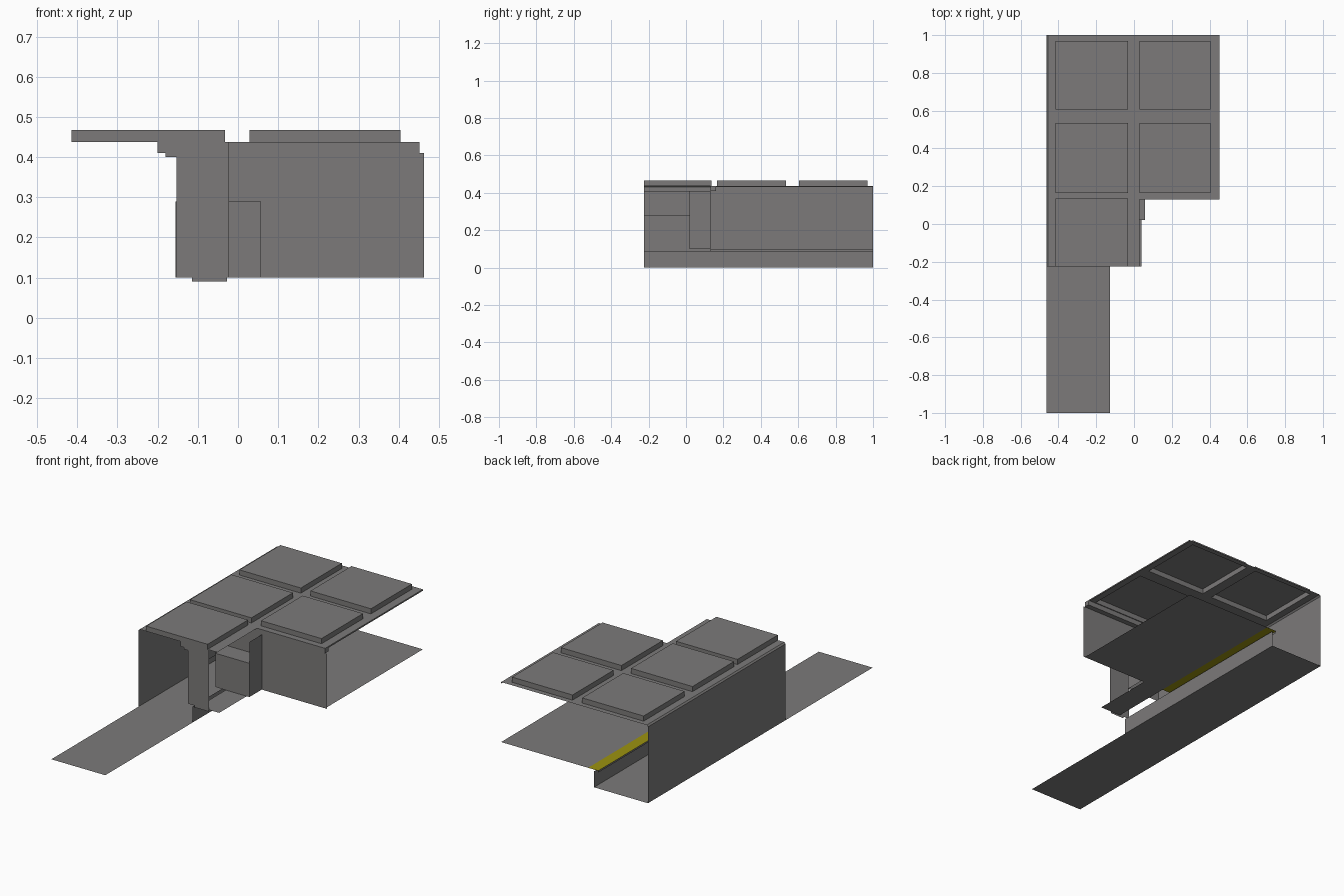
import bpy, bmesh

if "Cube" in bpy.data.objects:
    bpy.data.objects.remove(bpy.data.objects["Cube"])


def material(name, rgb):
    m = bpy.data.materials.new(name)
    m.diffuse_color = (*rgb, 1)
    m.use_nodes = True
    m.node_tree.nodes["Principled BSDF"].inputs["Base Color"].default_value = m.diffuse_color
    return m


GREY = material("concrete_grey", (0.2, 0.195, 0.193))
YELLOW = material("safety_yellow", (0.33, 0.29, 0.005))


def make(name, faces, mat=GREY):
    """Object from a list of polygons, with shared corners welded."""
    bm = bmesh.new()
    for pts in faces:
        bm.faces.new([bm.verts.new(p) for p in pts])
    bmesh.ops.remove_doubles(bm, verts=bm.verts, dist=0.0001)
    me = bpy.data.meshes.new(name)
    bm.to_mesh(me)
    bm.free()
    me.materials.append(mat)
    ob = bpy.data.objects.new(name, me)
    bpy.context.collection.objects.link(ob)
    return ob


def flat(x0, x1, y0, y1, z):        # horizontal sheet
    return [(x0, y0, z), (x1, y0, z), (x1, y1, z), (x0, y1, z)]


def across(x0, x1, z0, z1, y):      # upright sheet facing front
    return [(x0, y, z0), (x1, y, z0), (x1, y, z1), (x0, y, z1)]


def along(y0, y1, z0, z1, x):       # upright sheet facing sideways
    return [(x, y0, z0), (x, y1, z0), (x, y1, z1), (x, y0, z1)]


L, R = -0.463, 0.452        # outer sides
F, M, B = -0.225, 0.13, 1   # front of passage, front of hall, back
CEIL, TOP, DECK = 0.438, 0.467, 0.1
EDGE = -0.153               # platform edge

# track bed, outer wall and platform riser
make("track_bed", [flat(L, -0.127, -1, B, 0)])
make("track_wall", [along(F, B, 0, 0.43, L),
                    [(L, F, 0.43), (L, B, 0.43), (L + 0.008, B, CEIL), (L + 0.008, F, CEIL)]])
make("platform_riser", [along(F, B, 0, 0.09, -0.127)])

# platform with its painted edge
make("platform_floor", [flat(-0.09, R, M, B, DECK)])
make("platform_edge_strip", [flat(EDGE, -0.09, M, B, DECK)], YELLOW)
make("platform_lip", [along(M, B, 0.09, DECK, EDGE)])
make("passage_floor", [flat(-0.09, 0.04, F, M, DECK)])
make("passage_lip", [across(-0.115, -0.027, 0.09, DECK, F)])

# ceiling sheet with openings, and raised open-bottomed coffers above them
coffer_x = [(-0.415, -0.032), (0.028, 0.405)]
coffer_y = [(F, 0.135), (0.165, 0.535), (0.605, 0.97)]
coffers = [(cx, cy) for cx in coffer_x for cy in coffer_y
           if not (cx[0] > 0 and cy[0] < 0)]
xs = [L + 0.008, -0.415, -0.032, 0.028, 0.405, R]
ys = [F, M, 0.135, 0.165, 0.535, 0.605, 0.97, B]
cells = []
for x0, x1 in zip(xs, xs[1:]):
    for y0, y1 in zip(ys, ys[1:]):
        mx, my = (x0 + x1) / 2, (y0 + y1) / 2
        hole = any(a[0] < mx < a[1] and b[0] < my < b[1] for a, b in coffers)
        outside = mx > 0.028 and my < M
        if not hole and not outside:
            cells.append(flat(x0, x1, y0, y1, CEIL))
make("ceiling", cells)
for i, ((x0, x1), (y0, y1)) in enumerate(coffers):
    make(f"ceiling_coffer_{i + 1}", [
        flat(x0, x1, y0, y1, TOP),
        across(x0, x1, CEIL, TOP, y0), across(x0, x1, CEIL, TOP, y1),
        along(y0, y1, CEIL, TOP, x0), along(y0, y1, CEIL, TOP, x1)])
make("ceiling_side_lip", [along(M, B, 0.43, CEIL, R)])

# front end wall with stepped bracket on its track side
make("passage_end_wall", [[(x, F, z) for x, z in (
    (EDGE, DECK), (-0.022, DECK), (-0.022, CEIL), (-0.2, CEIL), (-0.2, 0.41),
    (-0.18, 0.41), (-0.18, 0.4), (EDGE, 0.4))]])
make("passage_side_wall", [along(F, 0.02, 0.28, 0.41, EDGE)])

# hall front wall with a cornice on its inner side
make("hall_front_wall", [across(EDGE, 0.463, DECK, 0.41, M),
                         across(EDGE, R, 0.41, CEIL, M)])
make("hall_cornice", [flat(EDGE, R, M, 0.16, 0.41),
                      across(EDGE, R, 0.41, CEIL, 0.16),
                      along(M, 0.16, 0.41, CEIL, R)])

# low counter box in the passage with a tall side panel
make("counter", [across(-0.155, 0.057, DECK, 0.29, 0.02),
                 flat(-0.155, 0.057, 0.02, M, 0.29),
                 along(0.02, M, DECK, 0.29, -0.155)])
make("counter_side_panel", [along(0.02, M, DECK, 0.41, 0.057)])
